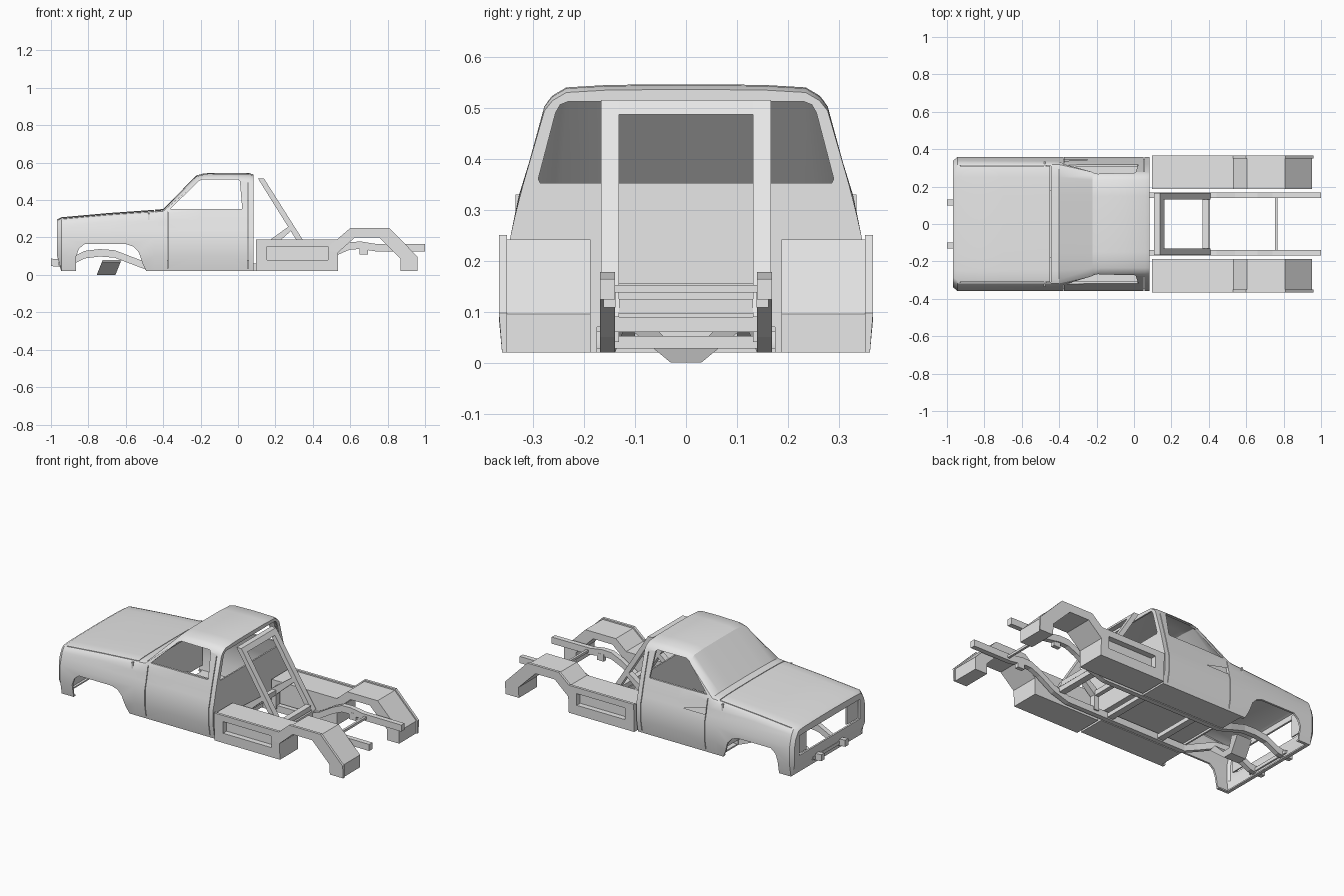
import bpy, bmesh, math

if "Cube" in bpy.data.objects:
    bpy.data.objects.remove(bpy.data.objects["Cube"])

paint = bpy.data.materials.new("light_grey")
paint.diffuse_color = (0.8, 0.8, 0.8, 1)
paint.use_nodes = True
paint.node_tree.nodes["Principled BSDF"].inputs["Base Color"].default_value = paint.diffuse_color


def make(name, verts, faces):
    me = bpy.data.meshes.new(name)
    bm = bmesh.new()
    vs = [bm.verts.new(v) for v in verts]
    for f in faces:
        bm.faces.new([vs[i] for i in f])
    bmesh.ops.recalc_face_normals(bm, faces=bm.faces)
    bm.to_mesh(me)
    bm.free()
    ob = bpy.data.objects.new(name, me)
    bpy.context.collection.objects.link(ob)
    me.materials.append(paint)
    return ob


def prism(name, pts, axis, lo, hi):
    """Extrude a 2D outline along an axis (x: pts are y,z; y: pts are x,z; z: pts are x,y)."""
    place = {'x': lambda a, b, t: (t, a, b), 'y': lambda a, b, t: (a, t, b),
             'z': lambda a, b, t: (a, b, t)}[axis]
    n = len(pts)
    verts = [place(a, b, t) for t in (lo, hi) for a, b in pts]
    faces = [list(range(n)), list(range(n, 2 * n))]
    faces += [(i, (i + 1) % n, n + (i + 1) % n, n + i) for i in range(n)]
    return make(name, verts, faces)


def box(name, x0, x1, y0, y1, z0, z1):
    return prism(name, [(x0, y0), (x1, y0), (x1, y1), (x0, y1)], 'z', z0, z1)


def sweep(name, path, w, h):
    """Rectangular bar whose upright cross-section follows a path."""
    verts, faces = [], []
    for x, y, z in path:
        verts += [(x, y + a * w / 2, z + b * h / 2) for a, b in ((-1, -1), (1, -1), (1, 1), (-1, 1))]
    for k in range(len(path) - 1):
        for j in range(4):
            a, b = 4 * k + j, 4 * k + (j + 1) % 4
            faces.append((a, b, b + 4, a + 4))
    e = len(verts) - 4
    faces += [(0, 1, 2, 3), (e, e + 1, e + 2, e + 3)]
    return make(name, verts, faces)


def apply_mod(ob, mod):
    bpy.ops.object.select_all(action='DESELECT')
    bpy.context.view_layer.objects.active = ob
    ob.select_set(True)
    bpy.ops.object.modifier_apply(modifier=mod.name)


def cut(ob, cutter):
    m = ob.modifiers.new("cut", 'BOOLEAN')
    m.operation, m.solver, m.object = 'DIFFERENCE', 'EXACT', cutter
    apply_mod(ob, m)
    bpy.data.objects.remove(cutter)


def mirrored(pts):
    return pts + [(-a, b) for a, b in reversed(pts)]


# ---- Cab and hood shell: lofted half sections (y, z), top centre to sill ----
LOWER = [(.345, .245), (.357, .20), (.357, .10), (.342, .02)]


def hood(zt):
    return [(0, zt + .004), (.15, zt + .003), (.25, zt + .001), (.30, zt - .002), (.318, zt - .008),
            (.328, zt - .02), (.337, min(.285, zt - .035))] + LOWER


def roof(zt):
    return [(0, zt), (.15, zt - .001), (.235, zt - .006), (.262, zt - .022), (.278, zt - .042),
            (.321, .345), (.335, .29)] + LOWER


nose = [(y * .95, max(z, .04)) for y, z in hood(.292)]
stations = [(-.967, nose), (-.945, hood(.304)), (-.70, hood(.326)), (-.447, hood(.344)),
            (-.40, hood(.348)), (-.222, roof(.532)), (-.18, roof(.543)), (-.05, roof(.546)),
            (.06, roof(.544)), (.083, roof(.536))]
L = 11
N = 2 * L - 1
verts, faces = [], []
for s, (x, sec) in enumerate(stations):
    ring = sec + [(-y, z) for y, z in reversed(sec[1:])]
    for y, z in ring:
        verts.append((x + (.018 if s == 0 and z < .1 else 0), y, z))
for s in range(len(stations) - 1):
    for j in range(N):
        a, b = s * N + j, s * N + (j + 1) % N
        faces.append((a, b, b + N, a + N))
for base in (0, (len(stations) - 1) * N):
    faces.append((base, base + 1, base + N - 1))
    for k in range(1, L - 1):
        faces.append((base + k, base + k + 1, base + N - k - 1, base + N - k))
cab = make("cab_shell", verts, faces)
m = cab.modifiers.new("thickness", 'SOLIDIFY')
m.thickness, m.offset = .012, -1
apply_mod(cab, m)

# Openings: wheel arches, side windows, rear window, grille, engine bay, tunnel
cut(cab, prism("arch_cutter", [(-.865, -.1), (-.865, .10), (-.85, .14), (-.82, .165), (-.60, .165),
                               (-.56, .152), (-.53, .12), (-.51, .06), (-.48, 0), (-.48, -.1)], 'y', -.5, .5))
cut(cab, prism("side_window_cutter", [(-.362, .352), (-.212, .50), (-.19, .511), (0, .511),
                                      (.010, .502), (.022, .36), (.02, .352)], 'y', -.5, .5))
cut(cab, prism("rear_window_cutter", mirrored([(.286, .352), (.29, .36), (.256, .49), (.247, .506),
                                               (.232, .512)]), 'x', .05, .2))
cut(cab, box("grille_cutter", -1.1, -.92, -.29, .29, .135, .255))
cut(cab, box("engine_bay_cutter", -.925, -.47, -.325, .325, -.1, .06))
cut(cab, box("tunnel_cutter", -.6, .2, -.175, .175, -.1, .07))
# Panel gaps of doors and hood
cut(cab, box("gap_cutter", -.377, -.373, -.5, .5, .035, .335))
cut(cab, box("gap_cutter", .052, .056, -.5, .5, .035, .49))
cut(cab, box("gap_cutter", -.449, -.445, -.31, .31, .30, .40))
for s in (-1, 1):
    cut(cab, box("gap_cutter", -.93, -.449, s * .312 - .002, s * .312 + .002, .27, .40))
bpy.ops.object.select_all(action='DESELECT')
cab.select_set(True)
bpy.context.view_layer.objects.active = cab
bpy.ops.object.shade_smooth_by_angle(angle=math.radians(28))

# Firewall and raised cab floor
box("firewall", -.482, -.472, -.335, .335, .06, .33)
box("tunnel_floor", -.475, .075, -.18, .18, .072, .08)
for s in (-1, 1):
    y = s * .178
    box("tunnel_side", -.475, .075, y - .003, y + .003, .025, .075)
    # Recessed headlight panels beside the open grille
    y = s * .245
    box("headlight_panel", -.945, -.937, y - .05, y + .05, .13, .26)

# ---- Chassis ----
rail_path = [(-1, .115, .067), (-.94, .115, .062), (-.90, .115, .068), (-.82, .115, .108),
             (-.74, .117, .118), (-.66, .122, .112), (-.55, .143, .07), (-.47, .154, .04),
             (.34, .154, .04), (.44, .154, .07), (.54, .154, .13), (.60, .154, .156),
             (.66, .154, .158), (.74, .154, .145), (1.0, .154, .144)]
for s in (-1, 1):
    sweep("frame_rail", [(x, s * y, z) for x, y, z in rail_path], .03, .04)
    box("spring_bracket", .65, .695, s * .15 - .012, s * .15 + .012, .108, .15)
for x, z, w, h in ((-.945, .06, .03, .02), (-.30, .04, .04, .025), (.05, .04, .04, .025),
                   (.385, .075, .04, .03), (.76, .145, .014, .014)):
    box("cross_member", x - w / 2, x + w / 2, -.15, .15, z - h / 2, z + h / 2)
engine_mount = prism("engine_cross_member", mirrored([(.03, .0), (.115, .07), (.07, .08), (.025, .03)]),
                     'x', -.755, -.655)
for v in engine_mount.data.vertices:
    v.co.x += v.co.z * .4

# ---- Leaning rack behind the cab ----
for s in (-1, 1):
    lo, hi = sorted((s * .131, s * .167))
    prism("rack_leg", [(.107, .515), (.139, .515), (.408, .09), (.372, .09)], 'y', lo, hi)
    prism("rack_brace", [(.135, .13), (.165, .13), (.30, .25), (.283, .268), (.135, .16)], 'y', lo, hi)
    box("rack_foot", .135, .165, lo, hi, .04, .14)
prism("rack_top_bar", [(.107, .515), (.139, .515), (.157, .487), (.125, .487)], 'y', -.131, .131)
box("rack_front_bar", .137, .163, -.131, .131, .125, .155)
box("rack_rear_bar", .365, .40, -.131, .131, .095, .125)

# ---- Side boxes with angular rear fenders ----
outer = [(.095, .02), (.095, .19), (.53, .19), (.60, .25), (.81, .25), (.96, .097), (.96, .02),
         (.87, .02), (.87, .085), (.755, .20), (.625, .20), (.535, .12), (.535, .02)]
inner = [(.095, .02), (.095, .182), (.533, .182), (.603, .242), (.807, .242), (.952, .095), (.952, .02),
         (.87, .02), (.87, .085), (.755, .20), (.625, .20), (.535, .12), (.535, .02)]
for s in (-1, 1):
    lo, hi = sorted((s * .187, s * .351))
    core = prism("side_box", inner, 'y', lo, hi)
    lo, hi = sorted((s * .351, s * .367))
    skin = prism("side_box_panel", outer, 'y', lo, hi)
    # Tuck the lower outside edge inward
    for v in skin.data.vertices:
        if v.co.z < .03 and abs(v.co.y) > .36:
            v.co.y = s * .361
    for ob in (core, skin):
        lo, hi = sorted((s * .33, s * .45))
        cut(ob, box("pocket_cutter", .155, .48, lo, hi, .08, .152))
